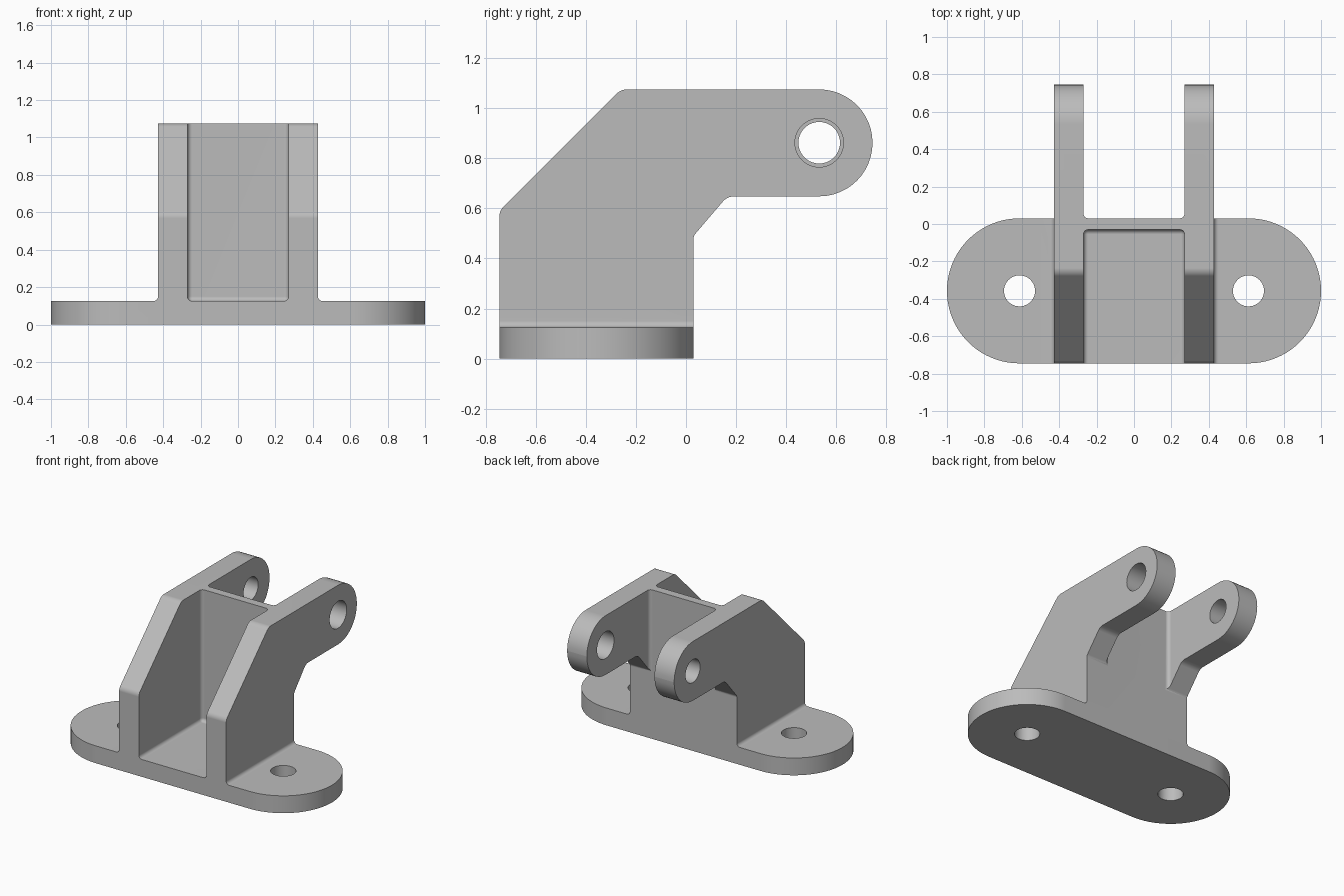
import bpy, bmesh, math
from mathutils import Vector

cube = bpy.data.objects.get("Cube")
if cube:
    bpy.data.objects.remove(cube, do_unlink=True)

TOP, FLOOR = 1.075, 0.125          # overall height, base thickness
FRONT, BACK = -0.745, 0.03         # depth of the base
MID_Y = (FRONT + BACK) / 2
INNER, OUTER = 0.27, 0.427         # inside and outside of the arms
FILLET = 0.025

grey = bpy.data.materials.new("plain grey")
grey.use_nodes = True
colour = (0.5, 0.5, 0.5, 1)
grey.diffuse_color = colour
grey.node_tree.nodes["Principled BSDF"].inputs["Base Color"].default_value = colour


def rounded(corners, steps):
    """Outline with each (u, v, radius) corner replaced by a tangent arc."""
    out = []
    for i, (u, v, r) in enumerate(corners):
        p = Vector((u, v))
        if r == 0:
            out.append(p)
            continue
        a = (Vector(corners[i - 1][:2]) - p).normalized()
        b = (Vector(corners[(i + 1) % len(corners)][:2]) - p).normalized()
        half = a.angle(b) / 2
        centre = p + (a + b).normalized() * r / math.sin(half)
        reach = r / math.tan(half)
        v0, v1 = p + a * reach - centre, p + b * reach - centre
        w = math.pi - 2 * half
        for k in range(steps + 1):
            t = k / steps
            out.append(centre + (v0 * math.sin((1 - t) * w) + v1 * math.sin(t * w)) / math.sin(w))
    return out


def finish(name, bm):
    bmesh.ops.recalc_face_normals(bm, faces=bm.faces)
    mesh = bpy.data.meshes.new(name)
    bm.to_mesh(mesh)
    bm.free()
    mesh.materials.append(grey)
    obj = bpy.data.objects.new(name, mesh)
    bpy.context.collection.objects.link(obj)
    return obj


def prism(name, corners, axis, lo, hi, steps=8):
    """Extrude a rounded outline along an axis."""
    place = {"x": lambda p: (lo, p.x, p.y),
             "y": lambda p: (p.x, lo, p.y),
             "z": lambda p: (p.x, p.y, lo)}[axis]
    bm = bmesh.new()
    verts = [bm.verts.new(place(p)) for p in rounded(corners, steps)]
    bmesh.ops.remove_doubles(bm, verts=verts, dist=0.0005)
    face = bm.faces.new([v for v in verts if v.is_valid])
    new = bmesh.ops.extrude_face_region(bm, geom=[face])["geom"]
    shift = Vector([hi - lo if a == axis else 0 for a in "xyz"])
    bmesh.ops.translate(bm, vec=shift, verts=[g for g in new if isinstance(g, bmesh.types.BMVert)])
    return finish(name, bm)


def rect(u0, u1, v0, v1, r=0):
    return [(u0, v0, r), (u1, v0, r), (u1, v1, r), (u0, v1, r)]


def hole(name, u, v, r, axis, lo, hi):
    return prism(name, rect(u - r, u + r, v - r, v + r, r), axis, lo, hi, 10)


def combine(target, tool, operation):
    mod = target.modifiers.new(operation.lower(), "BOOLEAN")
    mod.operation, mod.object, mod.solver = operation, tool, "EXACT"
    bpy.context.view_layer.objects.active = target
    bpy.ops.object.modifier_apply(modifier=mod.name)
    bpy.data.objects.remove(tool, do_unlink=True)


# Body: the side profile of the arms across the full width
profile = [(FRONT, 0, 0), (FRONT, 0.59, 0.05), (-0.26, TOP, 0.06),
           (0.745, TOP, 0.213), (0.745, 0.648, 0.213),
           (0.165, 0.648, 0.06), (BACK, 0.49, 0.03), (BACK, 0, 0)]
bracket = prism("hinge_bracket", profile, "x", -OUTER, OUTER, 12)

# Base plate with round ends
base = prism("base_plate", rect(-1, 1, FRONT, BACK, 0.3874), "z", 0, FLOOR, 20)
combine(bracket, base, "UNION")

# Fillets where the arms meet the base
for s in (-1, 1):
    strip = [(s * 0.38, 0.06, 0), (s * 0.5, 0.06, 0), (s * 0.5, FLOOR, 0),
             (s * OUTER, FLOOR, FILLET), (s * OUTER, 0.2, 0), (s * 0.38, 0.2, 0)]
    combine(bracket, prism("base_fillet", strip, "y", FRONT, BACK, 5), "UNION")

# Front pocket with rounded inner edges
bm = bmesh.new()
bmesh.ops.create_cube(bm, size=1)
for v in bm.verts:
    v.co = (v.co.x * 2 * INNER, -0.03 if v.co.y > 0 else -2, 2 if v.co.z > 0 else FLOOR)
bmesh.ops.bevel(bm, geom=bm.edges[:], offset=FILLET, segments=5, profile=0.5, affect="EDGES")
combine(bracket, finish("front_pocket", bm), "DIFFERENCE")

# Rear gap between the arms
combine(bracket, prism("rear_gap", rect(-INNER, INNER, BACK, 2, FILLET), "z", -1, 2, 5), "DIFFERENCE")

# Screw holes in the base, pin holes in the arms (one side is wider)
for s, pin in ((-1, 0.083), (1, 0.097)):
    combine(bracket, hole("screw_hole", s * 0.612, MID_Y, 0.083, "z", -0.5, 0.5), "DIFFERENCE")
    lo, hi = sorted((s * 0.1, s * 0.8))
    combine(bracket, hole("pin_hole", 0.532, 0.862, pin, "x", lo, hi), "DIFFERENCE")

# Smooth rounds, flat faces
bpy.ops.object.select_all(action="DESELECT")
bracket.select_set(True)
bpy.context.view_layer.objects.active = bracket
bpy.ops.object.shade_smooth_by_angle(angle=math.radians(30))
weighted = bracket.modifiers.new("weighted normals", "WEIGHTED_NORMAL")
weighted.keep_sharp = True
